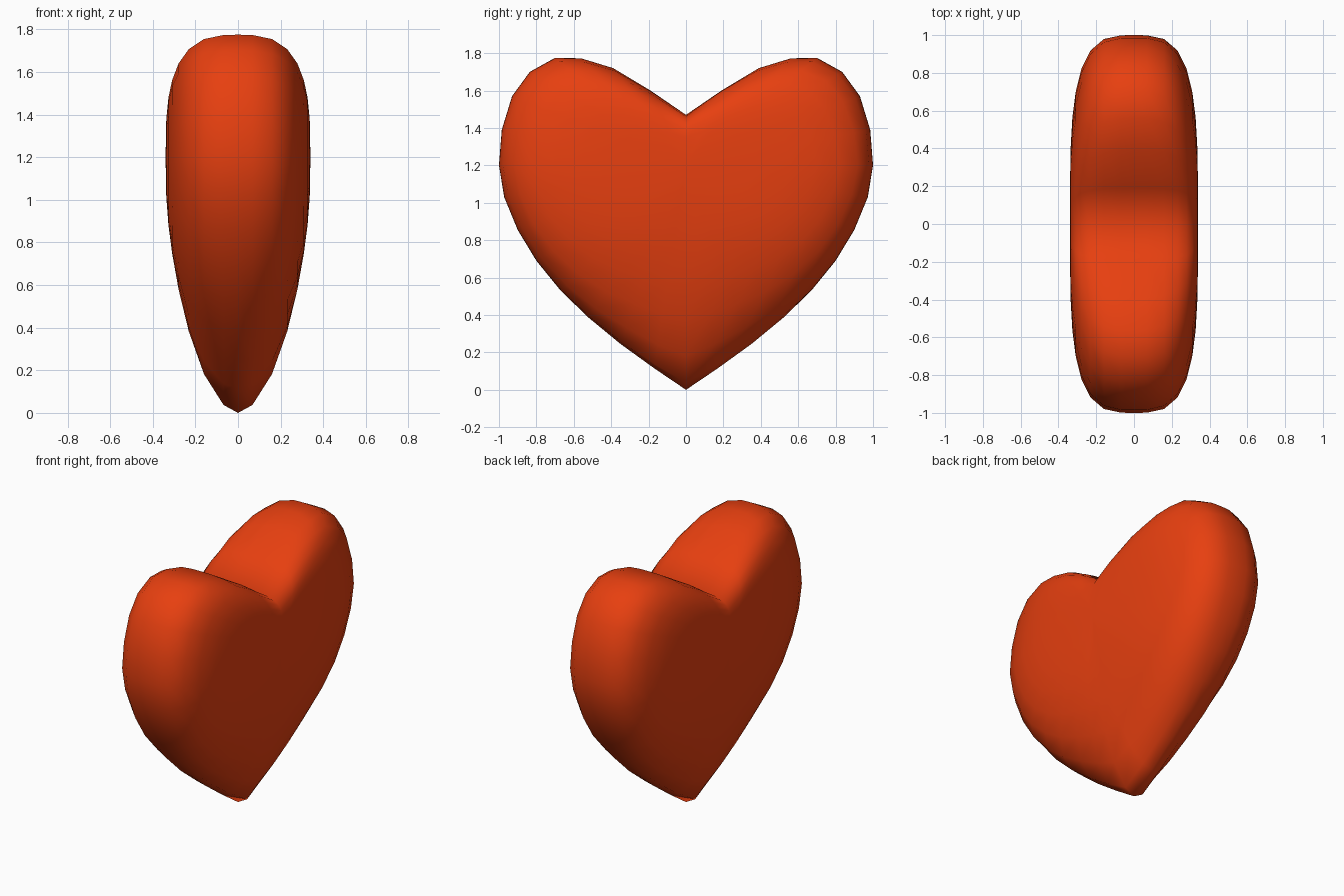
import bpy, bmesh

if "Cube" in bpy.data.objects:
    bpy.data.objects.remove(bpy.data.objects["Cube"])

# Right half of the heart outline (y, z) from tip to notch, with the
# roundness exponent of the edge at that place (low = pointed, high = boxy)
HALF = [(0, 0, 1.8), (.17, .115, 2), (.35, .245, 2.2), (.52, .385, 2.5),
        (.67, .53, 2.8), (.80, .69, 3.1), (.90, .855, 3.3), (.972, 1.03, 3.4),
        (1.0, 1.2, 3.5), (.985, 1.39, 3.4), (.93, 1.57, 3.3), (.835, 1.70, 3.2),
        (.70, 1.775, 3), (.56, 1.772, 3), (.39, 1.72, 3.2), (.19, 1.60, 4),
        (0, 1.47, 5)]
OUTLINE = HALF + [(-y, z, n) for y, z, n in HALF[-2:0:-1]]
CENTRE_Z = 1.2
HALF_DEPTH = 0.34
LEVELS = [.2, .47, .68, .82, .91, .96, .99]


def ring(bm, level):
    """One heart-shaped loop, shrinking as it moves away from the middle."""
    h = abs(level)
    loop = []
    for y, z, n in OUTLINE:
        s = (1 - h ** n) ** (1 / n)
        loop.append(bm.verts.new((level * HALF_DEPTH, y * s,
                                  CENTRE_Z + (z - CENTRE_Z) * s)))
    return loop


# Heart body: stacked loops closed by a fan on each face
bm = bmesh.new()
rings = [ring(bm, h) for h in [-v for v in reversed(LEVELS)] + [0] + LEVELS]
count = len(OUTLINE)
for a, b in zip(rings, rings[1:]):
    for i in range(count):
        j = (i + 1) % count
        bm.faces.new((a[i], a[j], b[j], b[i]))
for loop, side in ((rings[0], -1), (rings[-1], 1)):
    pole = bm.verts.new((side * HALF_DEPTH, 0, CENTRE_Z))
    for i in range(count):
        bm.faces.new((loop[i], loop[(i + 1) % count], pole))
bmesh.ops.recalc_face_normals(bm, faces=bm.faces)
for f in bm.faces:
    f.smooth = True

mesh = bpy.data.meshes.new("heart")
bm.to_mesh(mesh)
bm.free()
heart = bpy.data.objects.new("heart", mesh)
bpy.context.collection.objects.link(heart)

# Orange-red colour
mat = bpy.data.materials.new("orange_red")
mat.diffuse_color = (0.8, 0.05, 0.005, 1)
mat.use_nodes = True
mat.node_tree.nodes["Principled BSDF"].inputs["Base Color"].default_value = mat.diffuse_color
mesh.materials.append(mat)
